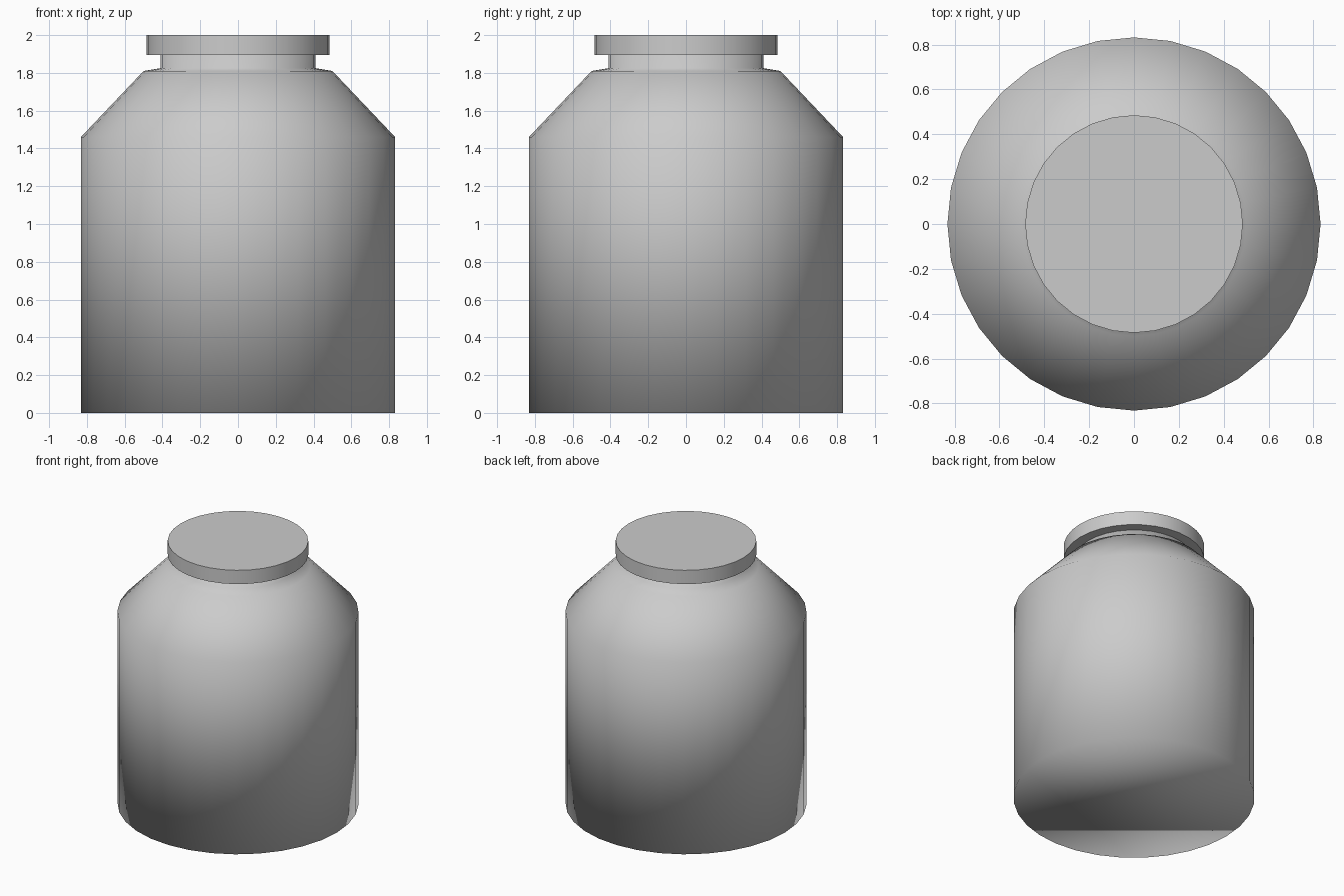
import bpy, bmesh
from math import cos, sin, tau

if "Cube" in bpy.data.objects:
    bpy.data.objects.remove(bpy.data.objects["Cube"])

SIDES = 32


def lathe(name, profile):
    """Revolve (radius, z) points about z and close both ends with a flat cap."""
    bm = bmesh.new()
    rings = [[bm.verts.new((r * cos(tau * i / SIDES), r * sin(tau * i / SIDES), z))
              for i in range(SIDES)] for r, z in profile]
    for low, high in zip(rings, rings[1:]):
        for i in range(SIDES):
            j = (i + 1) % SIDES
            bm.faces.new((low[i], low[j], high[j], high[i]))
    bm.faces.new(rings[0][::-1])
    bm.faces.new(rings[-1])
    for f in bm.faces:
        f.smooth = True
    mesh = bpy.data.meshes.new(name)
    bm.to_mesh(mesh)
    bm.free()
    obj = bpy.data.objects.new(name, mesh)
    bpy.context.collection.objects.link(obj)
    return obj


# Jar body: straight wall, sloped shoulder, short neck; softly shaded throughout
lathe("jar_body", [(0.832, 0), (0.832, 1.46), (0.50, 1.81), (0.41, 1.825), (0.41, 1.90)])

# Lid: flat disc with crisp rims
lid = lathe("lid", [(0.485, 1.895), (0.485, 2.0)])
bpy.context.view_layer.objects.active = lid
lid.select_set(True)
bpy.ops.object.shade_smooth_by_angle()
